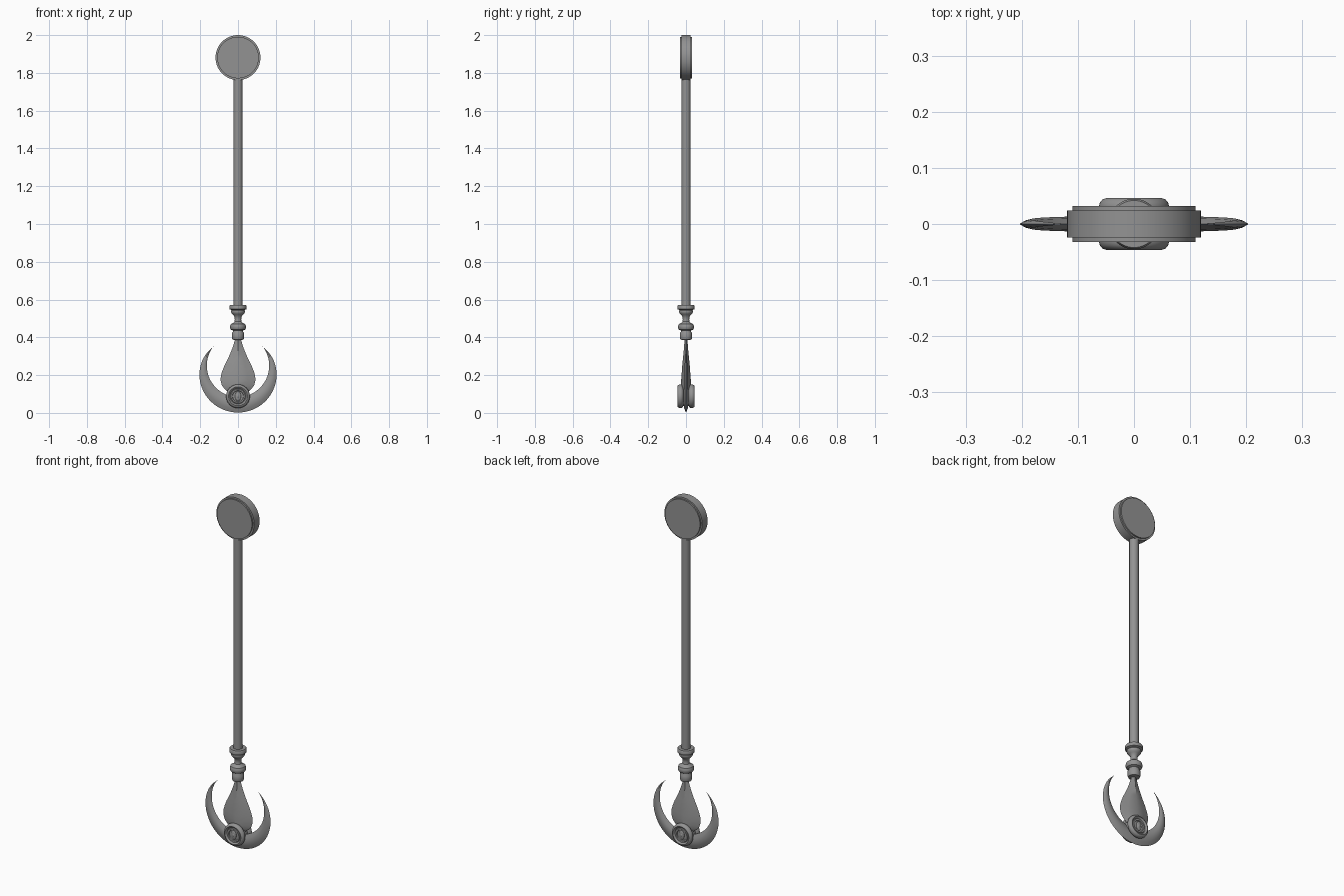
import bpy, math

if "Cube" in bpy.data.objects:
    bpy.data.objects.remove(bpy.data.objects["Cube"])

# dark grey metal shared by every part
metal = bpy.data.materials.new("dark_metal")
metal.diffuse_color = (.29, .29, .29, 1)
metal.use_nodes = True
metal.node_tree.nodes["Principled BSDF"].inputs["Base Color"].default_value = metal.diffuse_color

def finish(name, verts, faces, angle=35):
    me = bpy.data.meshes.new(name)
    me.from_pydata(verts, [], faces)
    me.validate()
    me.materials.append(metal)
    ob = bpy.data.objects.new(name, me)
    bpy.context.collection.objects.link(ob)
    bpy.ops.object.select_all(action='DESELECT')
    ob.select_set(True)
    bpy.context.view_layer.objects.active = ob
    bpy.ops.object.mode_set(mode='EDIT')
    bpy.ops.mesh.select_all(action='SELECT')
    bpy.ops.mesh.remove_doubles(threshold=0.00005)
    bpy.ops.mesh.normals_make_consistent(inside=False)
    bpy.ops.object.mode_set(mode='OBJECT')
    bpy.ops.object.shade_smooth_by_angle(angle=math.radians(angle))
    return ob

def loft(name, rings, angle=35):
    n = len(rings[0])
    verts = [v for r in rings for v in r]
    faces = [(i * n + j, i * n + (j + 1) % n, (i + 1) * n + (j + 1) % n, (i + 1) * n + j)
             for i in range(len(rings) - 1) for j in range(n)]
    faces += [tuple(range(n)), tuple(range(len(verts) - n, len(verts)))]
    return finish(name, verts, faces, angle)

def lathe(name, profile, z0=0, axis='z', n=48):
    # profile holds (radius, distance along axis)
    rings = []
    for r, h in profile:
        cs = [(r * math.cos(2 * math.pi * k / n), r * math.sin(2 * math.pi * k / n)) for k in range(n)]
        rings.append([(a, b, z0 + h) if axis == 'z' else (a, h, z0 + b) for a, b in cs])
    return loft(name, rings)

def both_sides(half):
    return [(r, -h) for r, h in half] + [(r, h) for r, h in reversed(half)]

# round pommel with a thinner stepped rim
lathe("pommel_disc", both_sides([(.11, .032), (.11, .024), (.119, .024)]), 1.881, 'y', 64)

# shaft
lathe("shaft", [(.024, .55), (.024, 1.78)], n=32)

# turned collar between shaft and blade
lathe("turned_collar", [
    (.012, .385), (.029, .388), (.032, .396), (.032, .422), (.026, .432), (.026, .436),
    (.038, .441), (.042, .450), (.042, .460), (.038, .470), (.025, .477), (.019, .483),
    (.017, .495), (.019, .51), (.027, .520), (.034, .527), (.037, .535), (.036, .542),
    (.033, .545), (.045, .549), (.045, .566), (.042, .571), (.020, .571)])

# leaf blade with a lens cross-section: z, half width, half thickness
leaf = [(.395, .014, .008), (.37, .021, .009), (.34, .031, .011), (.31, .043, .014),
        (.28, .057, .017), (.25, .072, .020), (.22, .084, .022), (.195, .091, .024),
        (.17, .092, .026), (.145, .085, .027), (.125, .070, .028), (.105, .045, .026),
        (.09, .012, .015)]
lens = [(-1, 0), (-.55, .5), (0, 1), (.55, .5), (1, 0), (.55, -.5), (0, -1), (-.55, -.5)]
loft("leaf_blade", [[(a * w, b * t, z) for a, b in lens] for z, w, t in leaf], 30)

# crescent blade swept from tip to tip between an inner and an outer arc
rings = []
N = 64
for i in range(N + 1):
    u = -1 + 2 * i / N
    s, e = (1 if u >= 0 else -1), abs(u)
    ai = math.radians(-90 + 127.6 * e)
    ao = math.radians(-90 + 137 * e)
    ro = .206 - .014 * e ** 5
    p = (s * .165 * math.cos(ai), .25 + .165 * math.sin(ai))
    q = (s * ro * math.cos(ao), .208 + ro * math.sin(ao))
    width = math.dist(p, q)
    t = min(.013, .16 * width + .001)
    ring = []
    for a, b in [(-1, 0), (-.5, .75), (0, 1), (.5, .7), (1, 0), (.5, -.7), (0, -1), (-.5, -.75)]:
        k = (a + 1) / 2
        ring.append((p[0] + (q[0] - p[0]) * k, b * t, p[1] + (q[1] - p[1]) * k))
    rings.append(ring)
loft("crescent_blade", rings, 30)

# ringed boss on both faces
lathe("ringed_boss", both_sides([
    (.028, .037), (.030, .042), (.033, .043), (.037, .042), (.039, .038), (.042, .038),
    (.045, .043), (.050, .046), (.056, .044), (.061, .038), (.063, .030), (.061, .022),
    (.055, .016), (.050, .014)]), .088, 'y')

# eye in the centre of each boss face
for side, label in ((-1, "front"), (1, "back")):
    for size, depth, part in ((1, .006, "eye"), (.5, .008, "pupil")):
        bpy.ops.mesh.primitive_uv_sphere_add(segments=24, ring_count=12, radius=1,
                                             location=(0, side * .037, .088))
        ob = bpy.context.object
        ob.name = f"boss_{part}_{label}"
        ob.scale = (.016 * size, depth, .025 * size)
        ob.data.materials.append(metal)
        bpy.ops.object.shade_smooth()
